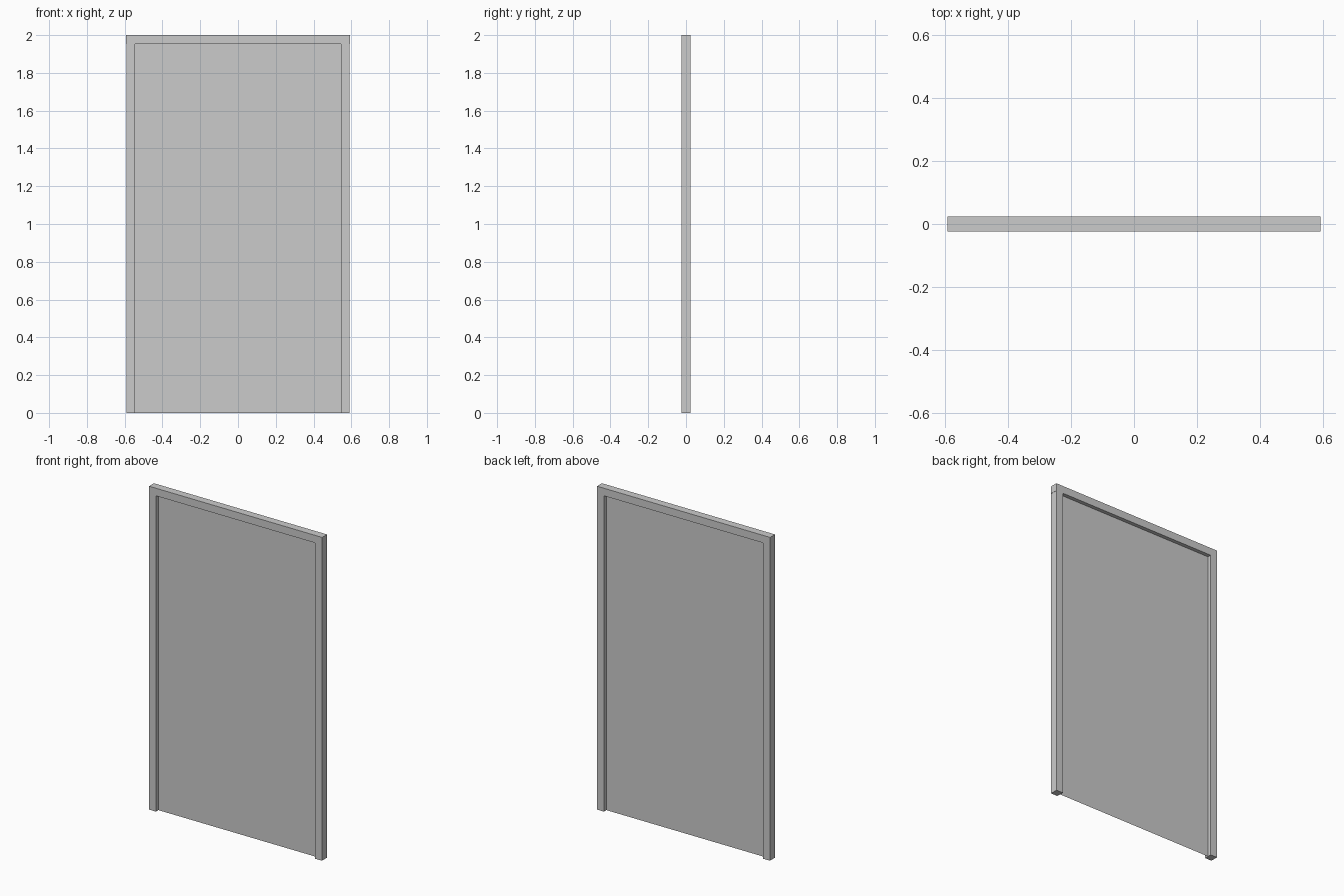
import bpy

if "Cube" in bpy.data.objects:
    bpy.data.objects.remove(bpy.data.objects["Cube"])

W, H, T, D = 0.592, 2.0, 0.047, 0.048  # half width, height, bar width, depth


def box(name, x0, x1, z0, z1, depth):
    bpy.ops.mesh.primitive_cube_add(size=1, location=((x0 + x1) / 2, 0, (z0 + z1) / 2))
    ob = bpy.context.object
    ob.name = name
    ob.scale = (x1 - x0, depth, z1 - z0)
    bpy.ops.object.transform_apply(location=True, scale=True)
    return ob


# Top rail, a hair wider than the posts
box("top_rail", -W, W, H - T, H, D)

# Side posts, mirrored across x
post = box("side_posts", W - T, W - 0.001, 0, H - T, D)
post.modifiers.new("Mirror", 'MIRROR').use_axis[0] = True

# Thin infill sheet in the middle of the frame
mesh = bpy.data.meshes.new("panel")
xi, zi = W - T, H - T
mesh.from_pydata([(-xi, 0, 0), (xi, 0, 0), (xi, 0, zi), (-xi, 0, zi)], [], [(0, 1, 2, 3)])
panel = bpy.data.objects.new("panel", mesh)
bpy.context.collection.objects.link(panel)
